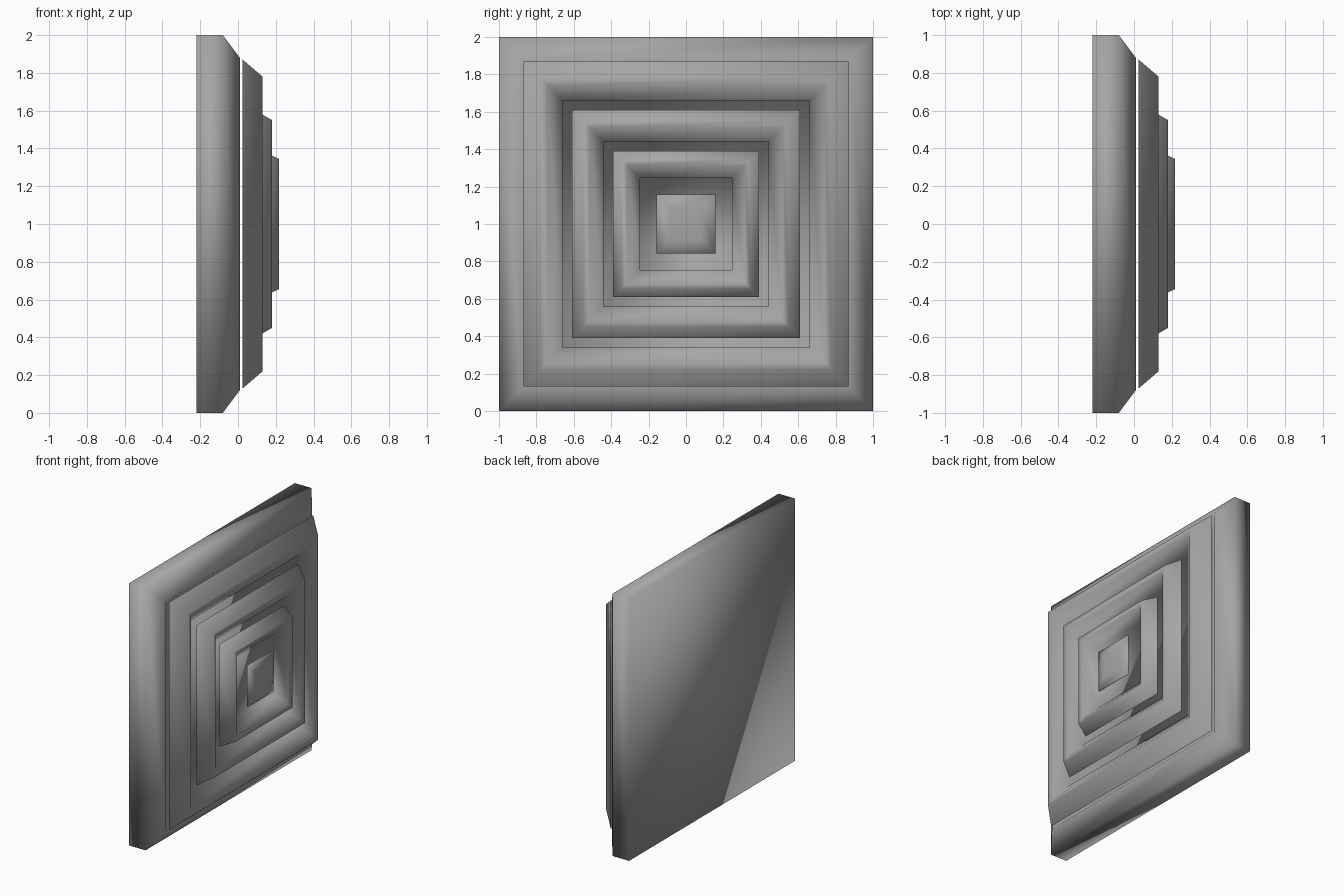
import bpy, bmesh

if "Cube" in bpy.data.objects:
    bpy.data.objects.remove(bpy.data.objects["Cube"])

grey = bpy.data.materials.new("dark_grey")
grey.diffuse_color = (0.38, 0.38, 0.38, 1.0)
grey.use_nodes = True
grey.node_tree.nodes["Principled BSDF"].inputs["Base Color"].default_value = grey.diffuse_color


def square_terrace(name, profile, back=False):
    """Square shell around the x axis: profile is (x, half size) per loop, front end capped."""
    bm = bmesh.new()
    loops = []
    for x, h in profile:
        loops.append([bm.verts.new((x, sy * h, sz * h + 1.0))
                      for sy, sz in ((-1, -1), (1, -1), (1, 1), (-1, 1))])
    for a, b in zip(loops, loops[1:]):
        for i in range(4):
            j = (i + 1) % 4
            bm.faces.new((a[i], a[j], b[j], b[i]))
    if back:
        bm.faces.new(loops[0][::-1])
    bm.faces.new(loops[-1])
    for f in bm.faces:
        f.smooth = True
    mesh = bpy.data.meshes.new(name)
    bm.to_mesh(mesh)
    bm.free()
    mesh.materials.append(grey)
    obj = bpy.data.objects.new(name, mesh)
    bpy.context.collection.objects.link(obj)
    return obj


# Thick bevelled base plate with a recess behind the mouldings
square_terrace("base_plate", [(-0.22, 1.0), (-0.08, 1.0), (0.01, 0.88),
                              (-0.05, 0.80)], back=True)

# Raised square mouldings, each falling to a recessed floor
square_terrace("outer_moulding",
               [(0.025, 0.87), (0.13, 0.78), (0.12, 0.74), (0.06, 0.66), (0.035, 0.66)])
square_terrace("middle_moulding",
               [(0.077, 0.61), (0.18, 0.55), (0.17, 0.515), (0.11, 0.44), (0.085, 0.44)])
square_terrace("inner_moulding",
               [(0.115, 0.39), (0.217, 0.345), (0.207, 0.315), (0.145, 0.245), (0.13, 0.245)])

# Small bevelled centre tile
square_terrace("centre_tile", [(0.185, 0.158), (0.195, 0.155), (0.207, 0.085)])
